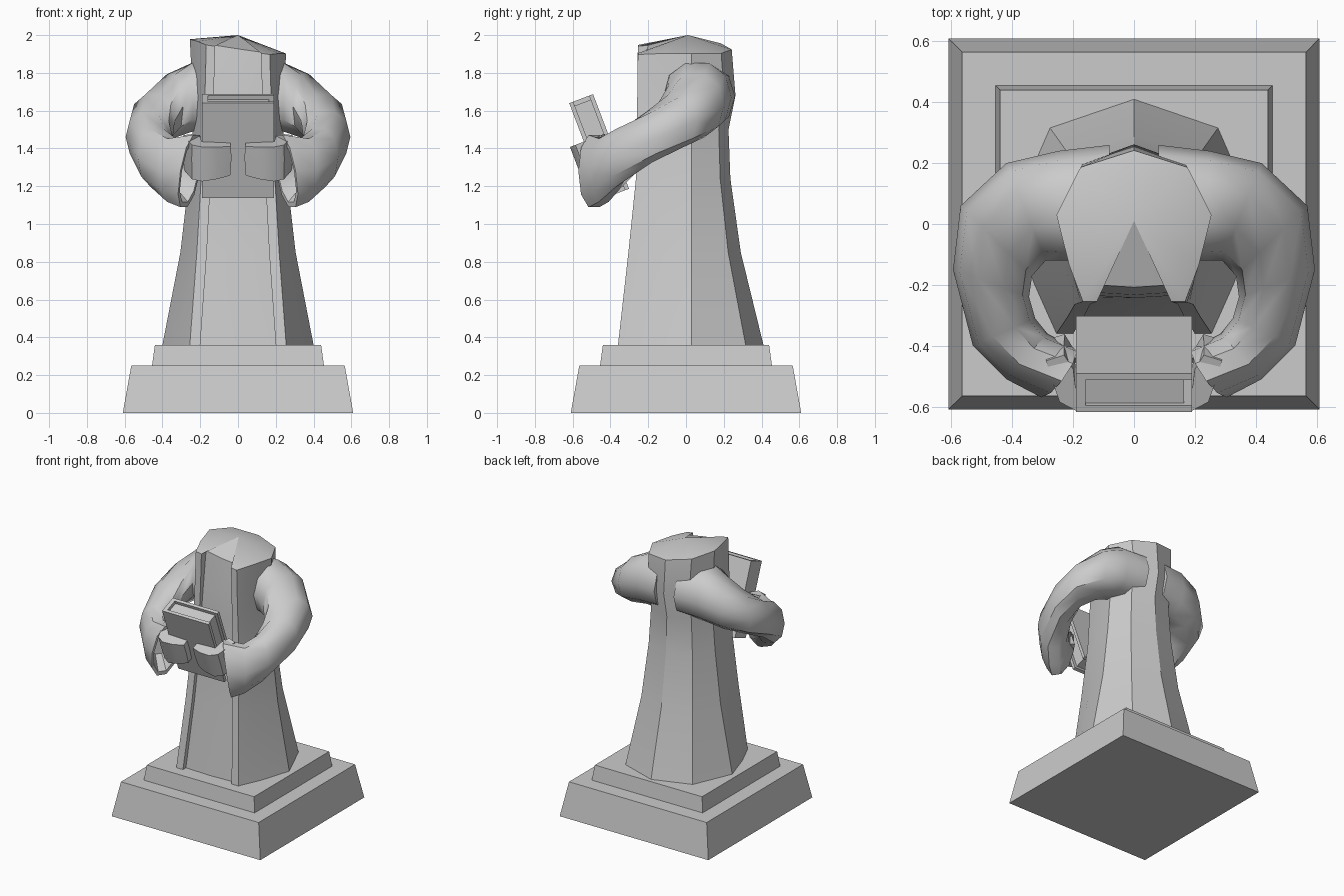
import bpy, math
from mathutils import Vector, Matrix

if "Cube" in bpy.data.objects:
    bpy.data.objects.remove(bpy.data.objects["Cube"])


def make(name, verts, faces, smooth=None, mirror=False):
    me = bpy.data.meshes.new(name)
    me.from_pydata([tuple(v) for v in verts], [], faces)
    ob = bpy.data.objects.new(name, me)
    bpy.context.collection.objects.link(ob)
    bpy.ops.object.select_all(action='DESELECT')
    ob.select_set(True)
    bpy.context.view_layer.objects.active = ob
    bpy.ops.object.mode_set(mode='EDIT')
    bpy.ops.mesh.select_all(action='SELECT')
    bpy.ops.mesh.normals_make_consistent(inside=False)
    bpy.ops.object.mode_set(mode='OBJECT')
    if smooth:
        bpy.ops.object.shade_smooth_by_angle(angle=math.radians(smooth))
    if mirror:
        m = ob.modifiers.new("mirror", 'MIRROR')
        m.use_axis[0] = True
    return ob


def loft_faces(rings, n):
    return [(r * n + i, r * n + (i + 1) % n, (r + 1) * n + (i + 1) % n, (r + 1) * n + i)
            for r in range(rings - 1) for i in range(n)]


def loft(name, rings, smooth=None, mirror=False):
    n = len(rings[0])
    faces = loft_faces(len(rings), n)
    faces += [tuple(range(n)), tuple(range((len(rings) - 1) * n, len(rings) * n))]
    return make(name, [v for r in rings for v in r], faces, smooth, mirror)


def square(h, z):
    return [(-h, -h, z), (h, -h, z), (h, h, z), (-h, h, z)]


# Plinth tiers
loft("plinth_base", [square(0.61, 0), square(0.565, 0.25)])
loft("plinth_step", [square(0.455, 0.25), square(0.44, 0.36)])


# Robe: mirrored half outline with recessed front panel between two trims
def robe_ring(z, w, back, front, panel, li, lo):
    half = [(li, panel), (li, front), (lo, front), (lo + (w - lo) * 0.52, front * 0.53),
            (w, 0.03), (w * 0.69, back * 0.77)]
    pts = [(0, panel - 0.008)] + half + [(0, back)] + [(-x, y) for x, y in reversed(half)]
    return [Vector((x, y, z)) for x, y in pts]


robe = [robe_ring(*a) for a in [
    (0.36, 0.40, 0.41, -0.36, -0.325, 0.200, 0.255),
    (0.85, 0.305, 0.29, -0.305, -0.275, 0.165, 0.218),
    (1.24, 0.26, 0.235, -0.265, -0.240, 0.145, 0.195),
    (1.50, 0.24, 0.225, -0.26, -0.235, 0.135, 0.182),
    (1.68, 0.24, 0.262, -0.258, -0.225, 0.128, 0.175),
    (1.90, 0.255, 0.242, -0.255, -0.20, 0.122, 0.168)]]
# Broken neck surface slopes down towards one side
for v in robe[-1]:
    v.z = 1.94 - 0.15 * v.x + 0.1 * min(0, 0.08 - abs(v.y))
n = len(robe[0])
verts = [v for r in robe for v in r] + [Vector((0, 0.01, 2.0))]
last = (len(robe) - 1) * n
faces = loft_faces(len(robe), n) + [tuple(range(n))]
faces += [(last + i, last + (i + 1) % n, len(verts) - 1) for i in range(n)]
make("robe", verts, faces, 30)


# Sleeve: rings from inner/outer plan points, with top and bottom heights
def sleeve_ring(ix, iy, ox, oy, top, bot, lean=0.0, k=1.0):
    c = Vector(((ix + ox) / 2, (iy + oy) / 2, (top + bot) / 2))
    side = Vector((ox - ix, oy - iy, 0)) / 2
    up = Vector((-lean, 0, (top - bot) / 2))
    out = []
    for i in range(10):
        a = math.tau * i / 10
        ca, sa = math.cos(a), math.sin(a)
        out.append(c + k * (side * math.copysign(abs(ca) ** 0.9, ca) +
                            up * math.copysign(abs(sa) ** 0.9, sa)))
    return out


hem = (0.20, -0.405, 0.305, -0.57, 1.48, 1.08, 0.035)
loft("sleeve", [sleeve_ring(*a) for a in [
    (0.08, -0.12, 0.08, 0.26, 1.85, 1.50),
    (0.24, -0.12, 0.25, 0.24, 1.86, 1.48),
    (0.29, -0.12, 0.42, 0.20, 1.80, 1.45),
    (0.335, -0.17, 0.57, 0.06, 1.69, 1.40),
    (0.345, -0.24, 0.595, -0.15, 1.60, 1.32),
    (0.325, -0.31, 0.53, -0.40, 1.51, 1.19),
    (0.285, -0.36, 0.42, -0.51, 1.46, 1.11),
    hem,
    hem + (0.85,),
    (0.29, -0.36, 0.42, -0.49, 1.42, 1.16, 0, 0.7)]], 40, True)

# Book and hands share one tilted frame: local y is depth, local z is height
tilt = Matrix.Translation((0, -0.46, 1.413)) @ Matrix.Rotation(math.radians(20.8), 4, 'X')


def book_box(name, x0, x1, y0, y1, z0, z1):
    rings = [[tilt @ Vector(p + (z,)) for p in ((x0, y0), (x1, y0), (x1, y1), (x0, y1))]
             for z in (z0, z1)]
    return loft(name, rings)


book_box("book_front_cover", -0.19, 0.19, -0.0675, -0.045, -0.268, 0.268)
book_box("book_back_cover", -0.19, 0.19, 0.045, 0.0675, -0.268, 0.268)
book_box("book_spine", -0.19, -0.16, -0.045, 0.045, -0.268, 0.268)
book_box("book_pages", -0.16, 0.165, -0.045, 0.045, -0.245, 0.245)

# Mitten hands wrapped round the front of the book
hand = [(0.04, -0.066), (0.035, -0.115), (0.11, -0.14), (0.19, -0.146), (0.245, -0.115),
        (0.27, -0.04), (0.29, 0.03), (0.23, 0.05), (0.20, 0.0), (0.192, -0.066)]
rings = []
for z0, k in ((-0.145, 0.96), (-0.04, 1.0), (0.05, 0.99)):
    rings.append([tilt @ Vector((0.19 + (x - 0.19) * k, y,
                                 z0 * (0.82 + 0.18 * min(1, x / 0.18)))) for x, y in hand])
loft("hand", rings, 35, True)
